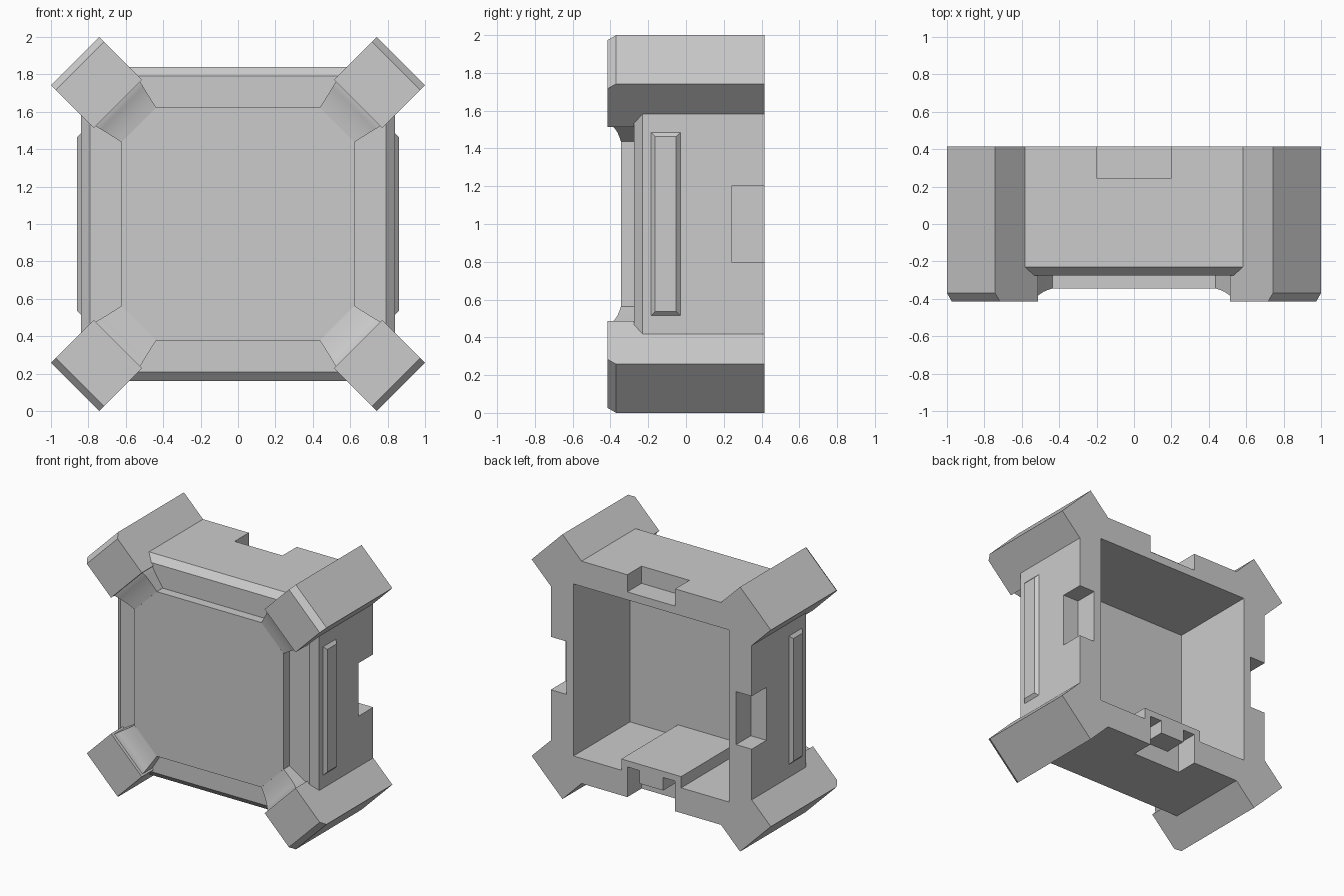
import bpy, bmesh
from math import sqrt

if "Cube" in bpy.data.objects:
    bpy.data.objects.remove(bpy.data.objects["Cube"])

R2 = sqrt(2)
CZ = 1.0  # height of the housing centre


def loft(name, rings):
    """Solid skinned through equal-length rings, with capped ends."""
    bm = bmesh.new()
    vs = [[bm.verts.new(p) for p in r] for r in rings]
    n = len(rings[0])
    for a, b in zip(vs, vs[1:]):
        for i in range(n):
            j = (i + 1) % n
            bm.faces.new((a[i], a[j], b[j], b[i]))
    bm.faces.new(vs[0])
    bm.faces.new(vs[-1])
    bmesh.ops.recalc_face_normals(bm, faces=bm.faces)
    me = bpy.data.meshes.new(name)
    bm.to_mesh(me)
    bm.free()
    ob = bpy.data.objects.new(name, me)
    bpy.context.collection.objects.link(ob)
    return ob


def square(h, y):
    return [(-h, y, CZ - h), (h, y, CZ - h), (h, y, CZ + h), (-h, y, CZ + h)]


def box(name, x0, x1, y0, y1, z0, z1):
    return loft(name, [[(x0, y, z0), (x1, y, z0), (x1, y, z1), (x0, y, z1)] for y in (y0, y1)])


def combine(target, tool, op):
    tool.hide_render = True
    mod = target.modifiers.new(op, 'BOOLEAN')
    mod.operation = op
    mod.solver = 'EXACT'
    mod.object = tool
    bpy.context.view_layer.objects.active = target
    bpy.ops.object.modifier_apply(modifier=mod.name)
    bpy.data.objects.remove(tool)


def diag(sx, sz, u, v, y):
    """Corner coordinates: u runs outward along the diagonal, v across it."""
    return (sx * (u + v) / R2, y, CZ + sz * (u - v) / R2)


corners = [(sx, sz) for sx in (-1, 1) for sz in (-1, 1)]

# housing body with chamfered front rim
body = loft("housing", [square(.84, .415), square(.84, -.23), square(.79, -.275)])

# diagonal corner posts, bevelled on the outer front edge
post = [(.908, .415), (1.232, .415), (1.232, -.37), (1.195, -.415), (.908, -.415)]
for sx, sz in corners:
    p = loft("corner_post", [[diag(sx, sz, u, v, y) for u, y in post] for v in (-.182, .182)])
    combine(body, p, 'UNION')

# open back cavity and the socket block on its floor
combine(body, box("cavity", -.65, .65, -.26, .6, CZ - .65, CZ + .65), 'DIFFERENCE')
combine(body, box("socket_block", -.25, .25, -.268, .415, .32, .435), 'UNION')

# notches in the back edge of all four walls
for s in (-1, 1):
    x0, x1 = sorted((s * .71, s * 1.0))
    combine(body, box("side_notch", x0, x1, .24, .6, .8, 1.2), 'DIFFERENCE')
    combine(body, box("end_notch", -.2, .2, .245, .6, CZ + x0, CZ + x1), 'DIFFERENCE')
    # key slots either side of the bottom tab
    a, b = sorted((s * .1, s * .2))
    combine(body, box("key_slot", a, b, .245, .6, .25, .388), 'DIFFERENCE')

# raised octagonal front panel
w, c = .622, .437
octagon = [(w, -c), (w, c), (c, w), (-c, w), (-w, c), (-w, -c), (-c, -w), (c, -w)]
loft("front_panel", [[(x, y, CZ + z) for x, z in octagon] for y in (-.267, -.345)])

# curved ramps from the panel up to the posts
ramp = [(.749, -.345, .131), (.79, -.352, .14), (.835, -.363, .15),
        (.875, -.377, .16), (.91, -.393, .168), (.94, -.393, .168)]
for sx, sz in corners:
    r = loft("corner_ramp", [[diag(sx, sz, u, v * k, yy) for k, yy in
                              ((-1, -.267), (-1, y), (1, y), (1, -.267))] for u, y, v in ramp])
    bpy.ops.object.select_all(action='DESELECT')
    r.select_set(True)
    bpy.context.view_layer.objects.active = r
    bpy.ops.object.shade_smooth_by_angle(angle=.5)

# bevelled grip strips on both sides
for s in (-1, 1):
    loft("side_strip", [[(s * x, y, CZ + z) for y, z in
                         ((-.03 - i, -.485 + i), (-.03 - i, .485 - i), (-.185 + i, .485 - i), (-.185 + i, -.485 + i))]
                        for x, i in ((.83, 0), (.84, 0), (.861, .022))])
